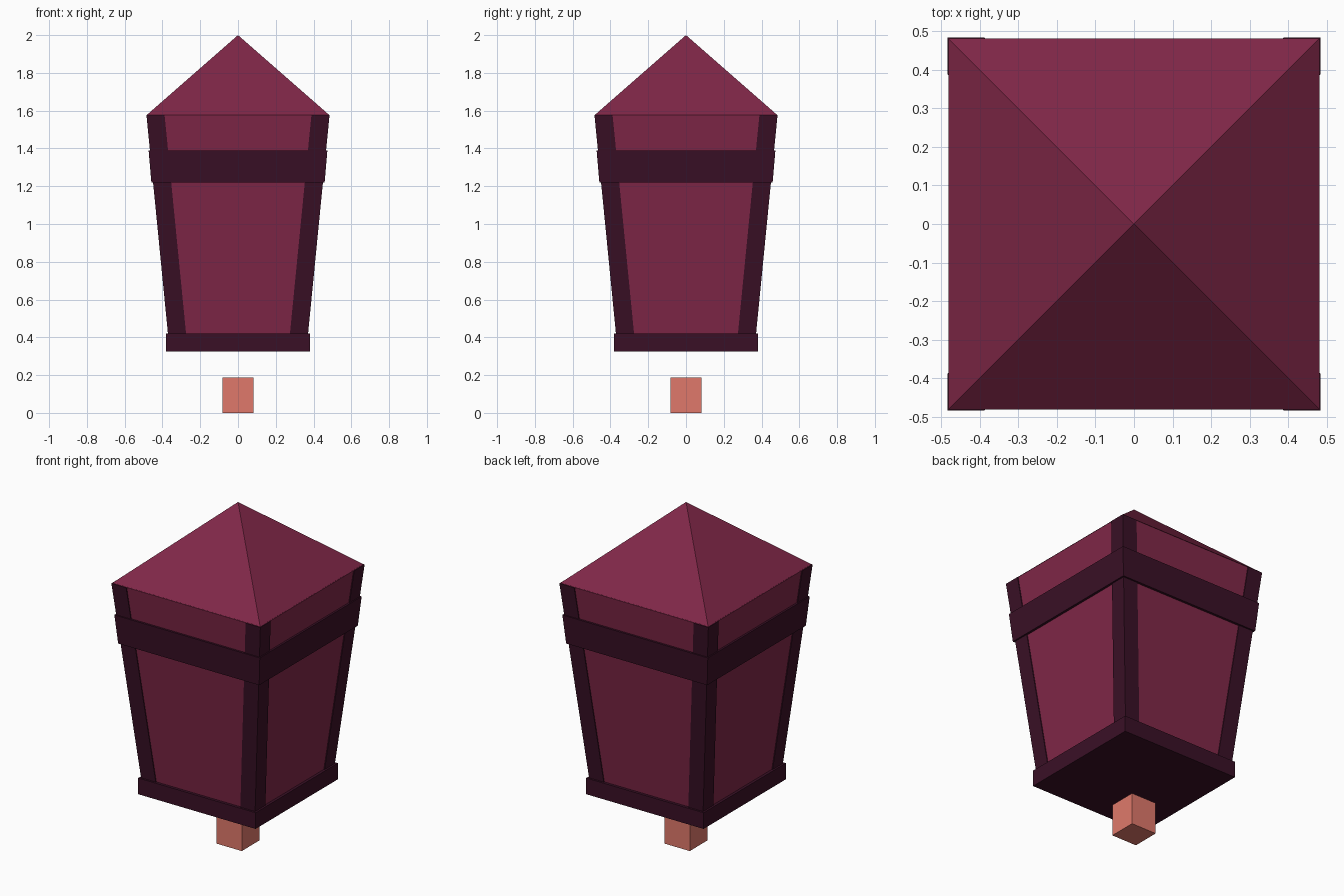
import bpy
import bmesh
from mathutils import Vector

cube = bpy.data.objects.get("Cube")
if cube:
    bpy.data.objects.remove(cube, do_unlink=True)


def srgb(*rgb):
    return [((c / 255 + 0.055) / 1.055) ** 2.4 for c in rgb] + [1.0]


def material(name, color):
    mat = bpy.data.materials.new(name)
    mat.use_nodes = True
    mat.diffuse_color = color
    mat.node_tree.nodes["Principled BSDF"].inputs["Base Color"].default_value = color
    return mat


maroon = material("maroon", srgb(128, 39, 72))
dark_plum = material("dark plum", srgb(58, 16, 38))
coral = material("coral", srgb(224, 121, 107))


def rect(x0, x1, y0, y1, z):
    return [Vector(p) for p in ((x0, y0, z), (x1, y0, z), (x1, y1, z), (x0, y1, z))]


def square(half, z):
    return rect(-half, half, -half, half, z)


def loft(name, bottom, top, mat):
    """Solid between two four-cornered rings; a one-point top makes a pyramid."""
    bm = bmesh.new()
    low = [bm.verts.new(p) for p in bottom]
    high = [bm.verts.new(p) for p in top]
    bm.faces.new(low[::-1])
    if len(high) > 1:
        bm.faces.new(high)
    for i in range(4):
        j = (i + 1) % 4
        side = [low[i], low[j], high[j], high[i]] if len(high) > 1 else [low[i], low[j], high[0]]
        bm.faces.new(side)
    bmesh.ops.recalc_face_normals(bm, faces=bm.faces)
    mesh = bpy.data.meshes.new(name)
    bm.to_mesh(mesh)
    bm.free()
    mesh.materials.append(mat)
    obj = bpy.data.objects.new(name, mesh)
    bpy.context.collection.objects.link(obj)
    return obj


BASE_TOP, EAVES = 0.42, 1.58


def body_half(z):
    """Half width of the tapering lantern body at a height."""
    return 0.366 + (z - BASE_TOP) / (EAVES - BASE_TOP) * 0.114


# Lantern body and roof
loft("lantern_body", square(body_half(BASE_TOP), BASE_TOP), square(body_half(EAVES), EAVES), maroon)
loft("roof", square(0.482, EAVES - 0.002), [Vector((0, 0, 2))], maroon)

# Corner posts, leaning outward with the body
for sx, side in ((-1, "right"), (1, "left")):
    for sy, end in ((-1, "front"), (1, "back")):
        rings = []
        for z in (BASE_TOP, EAVES - 0.003):
            outer = body_half(z) + 0.005
            inner = outer - 0.096
            rings.append(rect(sx * inner, sx * outer, sy * inner, sy * outer, z))
        loft(f"{end}_{side}_post", rings[0], rings[1], dark_plum)

# Upper band and base plate
loft("upper_band", square(body_half(1.22) + 0.014, 1.22),
     square(body_half(1.39) + 0.012, 1.39), dark_plum)
loft("base_plate", square(0.382, 0.325), square(0.382, BASE_TOP), dark_plum)

# Small block hanging beneath the lantern
loft("hanging_block", square(0.082, 0), square(0.082, 0.187), coral)
